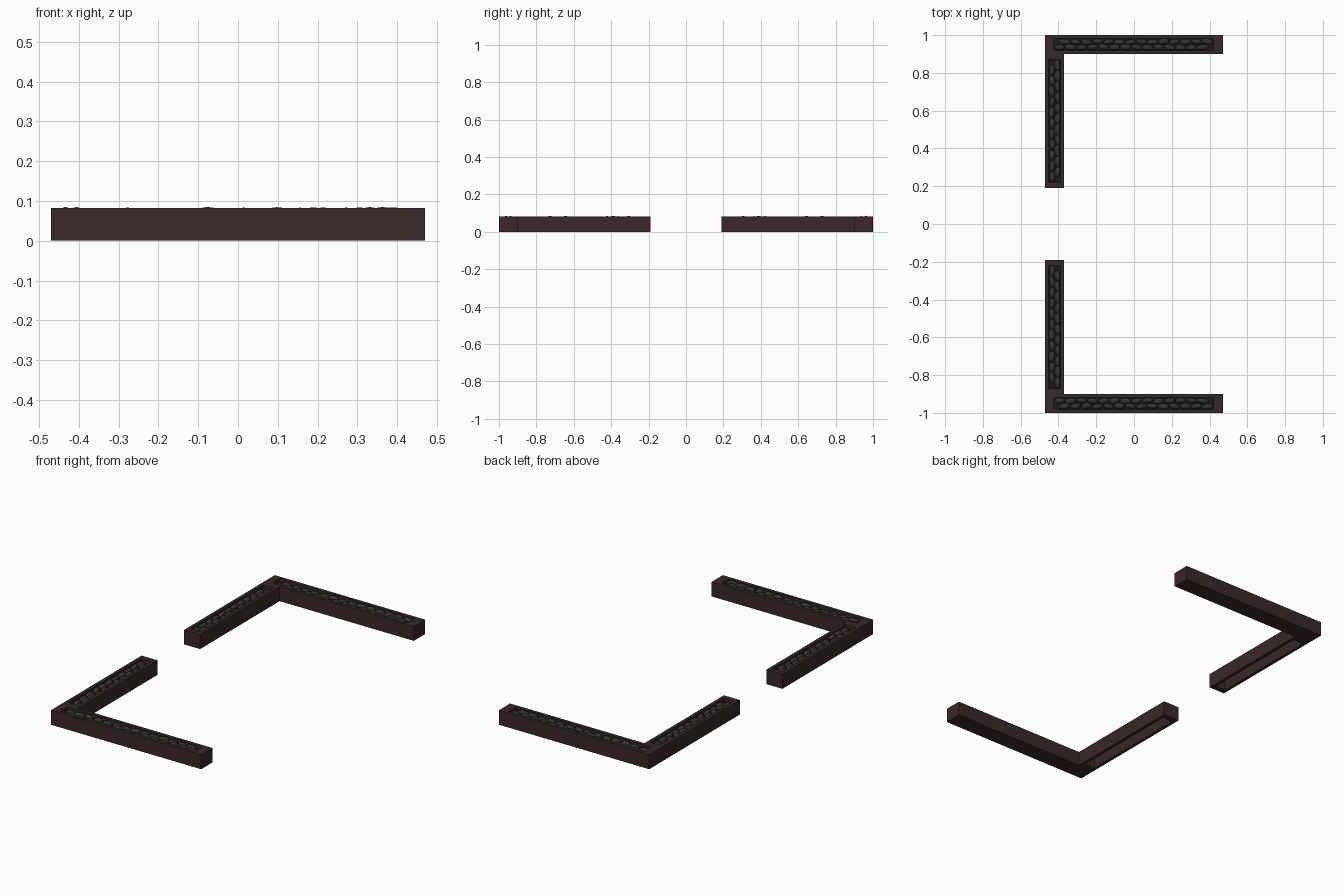
import bpy, bmesh, random
from mathutils import Matrix, Vector

if "Cube" in bpy.data.objects:
    bpy.data.objects.remove(bpy.data.objects["Cube"])

random.seed(4)
H = 0.082


def material(name, col):
    m = bpy.data.materials.new(name)
    m.diffuse_color = (*col, 1)
    m.use_nodes = True
    m.node_tree.nodes["Principled BSDF"].inputs["Base Color"].default_value = m.diffuse_color
    return m


wood = material("dark_wood", (0.042, 0.021, 0.021))
stone = material("dark_stone", (0.033, 0.035, 0.035))
soil = material("soil", (0.012, 0.011, 0.011))


def finish(bm, name, mat, smooth=False):
    """Make an object and mirror it to the other half of the surround."""
    me = bpy.data.meshes.new(name)
    bmesh.ops.recalc_face_normals(bm, faces=bm.faces)
    bm.to_mesh(me)
    bm.free()
    for p in me.polygons:
        p.use_smooth = smooth
    me.materials.append(mat)
    ob = bpy.data.objects.new(name, me)
    bpy.context.collection.objects.link(ob)
    mod = ob.modifiers.new("mirror", 'MIRROR')
    mod.use_axis = (False, True, False)
    mod.use_mirror_merge = False


def ring(bm, r, z):
    x0, x1, y0, y1 = r
    return [bm.verts.new((x, y, z)) for x, y in ((x0, y0), (x1, y0), (x1, y1), (x0, y1))]


def trough(name, outer, inner, floor=None):
    """Rectangular frame; closed below if a floor height is given."""
    bm = bmesh.new()
    ob, ot, it = ring(bm, outer, 0), ring(bm, outer, H), ring(bm, inner, H)
    ib = ring(bm, inner, floor or 0)
    loops = [ob, ot, it, ib]
    if floor is None:
        loops.append(ob)
    else:
        bm.faces.new(ob)
        bm.faces.new(ib)
    for a, b in zip(loops, loops[1:]):
        for i in range(4):
            j = (i + 1) % 4
            bm.faces.new((a[i], a[j], b[j], b[i]))
    finish(bm, name, wood)


def soil_bed(name, r, z):
    bm = bmesh.new()
    bm.faces.new(ring(bm, r, z))
    finish(bm, name, soil)


def pebbles(name, r, along, count):
    """Two staggered rows of flattened stones filling a trough."""
    bm = bmesh.new()
    x0, x1, y0, y1 = r
    lo, hi, mid = (x0, x1, (y0 + y1) / 2) if along == 0 else (y0, y1, (x0 + x1) / 2)
    step = (hi - lo - 0.03) / count
    for row in (-1, 1):
        for i in range(count):
            a = lo + 0.015 + (i + 0.5 + row * 0.22) * step
            a = min(max(a, lo + 0.028), hi - 0.028)
            b = mid + row * 0.0145 + random.uniform(-0.002, 0.002)
            sa, sb = random.uniform(0.027, 0.033), random.uniform(0.014, 0.017)
            sz = random.uniform(0.013, 0.017)
            top = H + random.uniform(-0.006, 0.003)
            pos = Vector((a, b, top - sz)) if along == 0 else Vector((b, a, top - sz))
            size = (sa, sb, sz) if along == 0 else (sb, sa, sz)
            mat = (Matrix.Translation(pos)
                   @ Matrix.Rotation(random.uniform(-0.2, 0.2), 4, 'Z')
                   @ Matrix.Diagonal((*size, 1)))
            bmesh.ops.create_icosphere(bm, subdivisions=2, radius=1, matrix=mat)
    finish(bm, name, stone, True)


# Long side planter, with a closed floor
long_in = (-0.425, 0.42, 0.918, 0.982)
trough("long_planter", (-0.47, 0.47, 0.9, 1.0), long_in, 0.05)
soil_bed("long_soil", long_in, 0.062)
pebbles("long_pebbles", long_in, 0, 14)

# Short end planter, with an open underside
short_in = (-0.452, -0.388, 0.22, 0.87)
trough("short_planter", (-0.47, -0.37, 0.19, 0.9), short_in)
soil_bed("short_soil", short_in, 0.062)
pebbles("short_pebbles", short_in, 1, 11)
